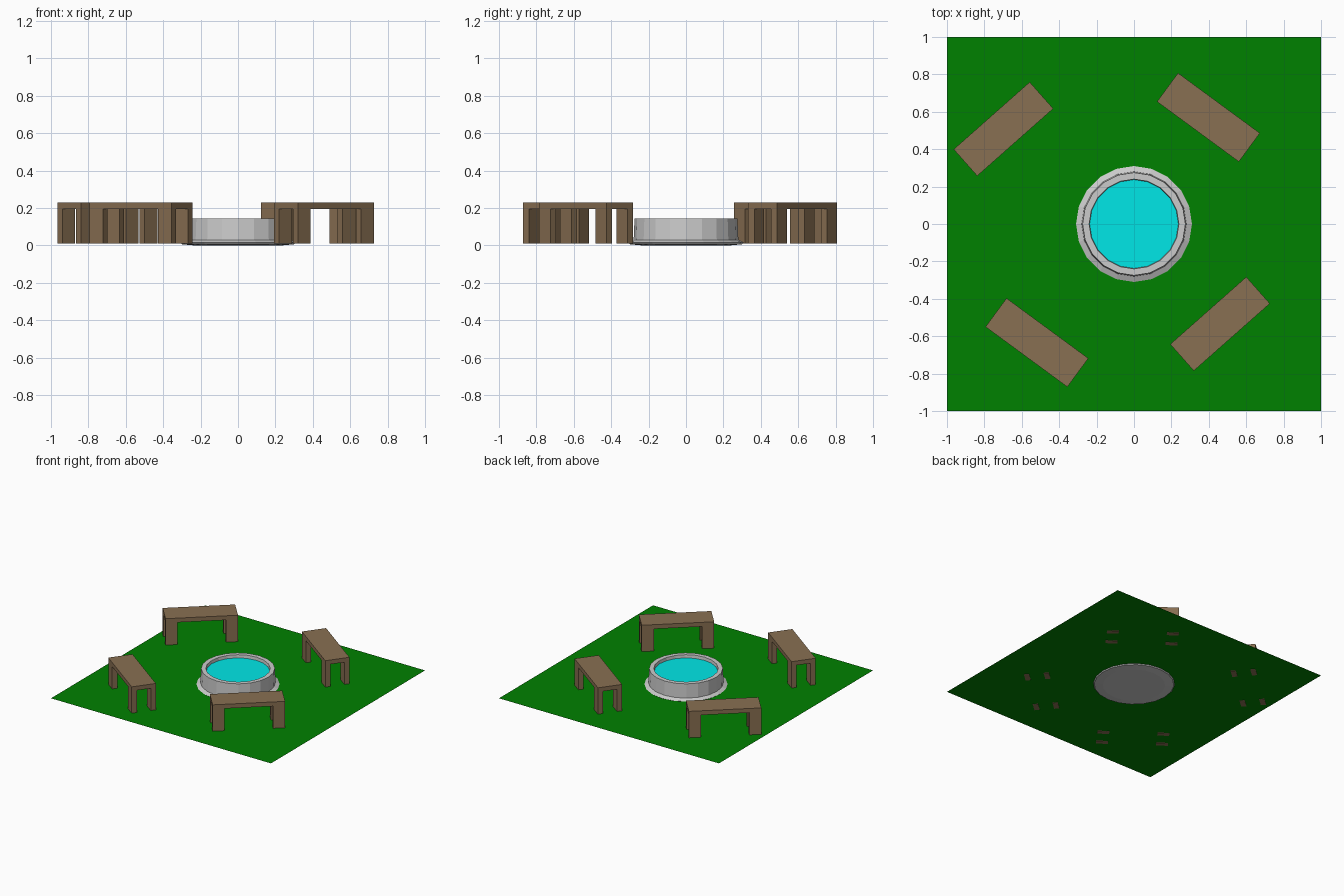
import bpy, bmesh
from math import cos, sin, pi, radians
from mathutils import Matrix, Vector

if "Cube" in bpy.data.objects:
    bpy.data.objects.remove(bpy.data.objects["Cube"])


def material(name, rgb):
    m = bpy.data.materials.new(name)
    m.diffuse_color = (*rgb, 1)
    m.use_nodes = True
    m.node_tree.nodes["Principled BSDF"].inputs["Base Color"].default_value = m.diffuse_color
    return m


def make_object(name, bm, mat=None):
    bmesh.ops.recalc_face_normals(bm, faces=bm.faces)
    me = bpy.data.meshes.new(name)
    bm.to_mesh(me)
    bm.free()
    ob = bpy.data.objects.new(name, me)
    bpy.context.collection.objects.link(ob)
    if mat:
        me.materials.append(mat)
    return ob


def add_box(bm, center, size):
    mat = Matrix.Translation(center) @ Matrix.Diagonal((*size, 1))
    bmesh.ops.create_cube(bm, size=1, matrix=mat)


SIDES = 20
GROUND_Z = 0.013
grass = material("grass", (0.0, 0.22, 0.0))
wood = material("wood", (0.25, 0.16, 0.085))
water_blue = material("water", (0.0, 0.8, 0.8))

# Lawn: a single flat square
bm = bmesh.new()
bmesh.ops.create_grid(bm, x_segments=1, y_segments=1, size=1,
                      matrix=Matrix.Translation((0, 0, GROUND_Z)))
make_object("lawn", bm, grass)

# Basin: lathed profile with flared foot, wall and recessed inside
profile = [(0.235, 0.0), (0.30, 0.006), (0.31, 0.016), (0.28, 0.03),
           (0.275, 0.145), (0.24, 0.145), (0.235, 0.10)]
bm = bmesh.new()
rings = [[bm.verts.new((r * cos(2 * pi * i / SIDES), r * sin(2 * pi * i / SIDES), z))
          for i in range(SIDES)] for r, z in profile]
for a, b in zip(rings, rings[1:]):
    for i in range(SIDES):
        j = (i + 1) % SIDES
        bm.faces.new((a[i], a[j], b[j], b[i]))
bm.faces.new(rings[0])
bm.faces.new(rings[-1])
make_object("basin", bm)

# Water surface
bm = bmesh.new()
bmesh.ops.create_circle(bm, cap_ends=True, segments=SIDES, radius=0.238,
                        matrix=Matrix.Translation((0, 0, 0.12)))
make_object("water_surface", bm, water_blue)

# Benches: slab seat on four flush legs
LENGTH, WIDTH, TOP, UNDER, FOOT = 0.543, 0.19, 0.23, 0.195, 0.01
LEG_L, LEG_W = 0.09, 0.04


def bench(name, x, y, angle):
    bm = bmesh.new()
    add_box(bm, (0, 0, (TOP + UNDER) / 2), (LENGTH, WIDTH, TOP - UNDER))
    for sx in (-1, 1):
        for sy in (-1, 1):
            add_box(bm, (sx * (LENGTH - LEG_L) / 2, sy * (WIDTH - LEG_W) / 2,
                         (UNDER + FOOT) / 2), (LEG_L, LEG_W, UNDER - FOOT))
    ob = make_object(name, bm, wood)
    ob.location = (x, y, 0)
    ob.rotation_euler.z = radians(angle)


bench("bench_back_left", -0.698, 0.508, 41.5)
bench("bench_back_right", 0.398, 0.57, -36.3)
bench("bench_front_left", -0.519, -0.634, -36.3)
bench("bench_front_right", 0.46, -0.534, 41.5)
